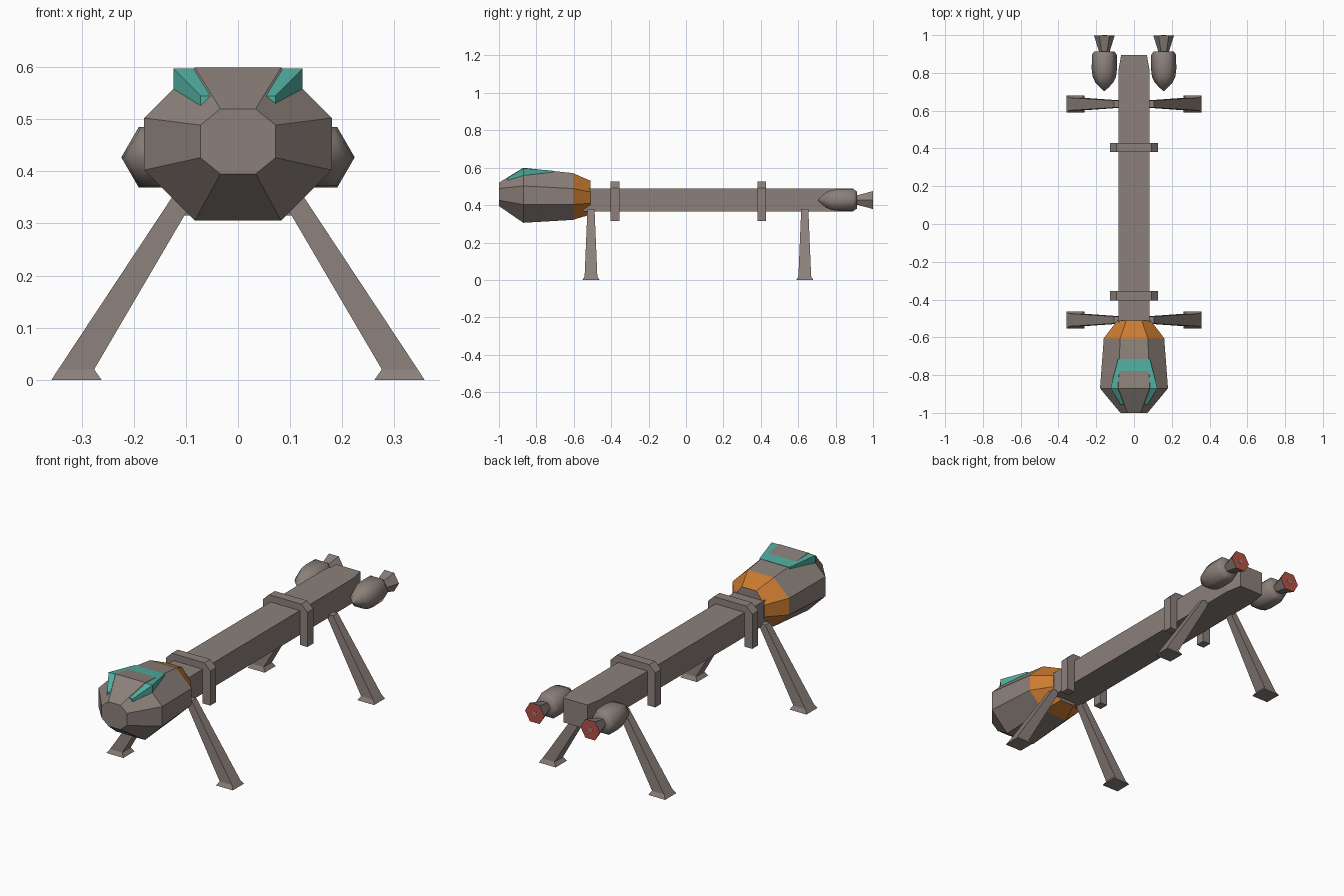
import bpy, bmesh, math

cube = bpy.data.objects.get("Cube")
if cube:
    bpy.data.objects.remove(cube)


def material(name, rgb):
    m = bpy.data.materials.new(name)
    m.use_nodes = True
    m.diffuse_color = (*rgb, 1)
    m.node_tree.nodes["Principled BSDF"].inputs["Base Color"].default_value = (*rgb, 1)
    return m


GREY = material("warm_grey", (0.26, 0.217, 0.195))
ORANGE = material("orange", (0.60, 0.20, 0.03))
TEAL = material("teal", (0.08, 0.42, 0.35))
RED = material("red", (0.45, 0.085, 0.06))


def loft(name, rings, mats=(GREY,), rule=None, smooth=False):
    """Skin a list of equal-length point rings and cap both ends."""
    bm = bmesh.new()
    loops = [[bm.verts.new(p) for p in ring] for ring in rings]
    n = len(loops[0])
    for a, b in zip(loops, loops[1:]):
        for i in range(n):
            j = (i + 1) % n
            bm.faces.new((a[i], a[j], b[j], b[i]))
    bm.faces.new(loops[0])
    bm.faces.new(loops[-1])
    bmesh.ops.recalc_face_normals(bm, faces=bm.faces)
    for f in bm.faces:
        f.smooth = smooth
        if rule:
            f.material_index = rule(f.calc_center_median(), f.normal)
    mesh = bpy.data.meshes.new(name)
    bm.to_mesh(mesh)
    bm.free()
    for m in mats:
        mesh.materials.append(m)
    obj = bpy.data.objects.new(name, mesh)
    bpy.context.collection.objects.link(obj)
    return obj


def octagon(y, w, h, cz, kx=0.46, kz=0.34):
    a, b = w * kx, h * kz
    return [(x, y, cz + z) for x, z in ((w, -b), (w, b), (a, h), (-a, h),
                                        (-w, b), (-w, -b), (-a, -h), (a, -h))]


def hexagon(cx, y, cz, r):
    return [(cx + r * math.cos(i * math.pi / 3), y, cz + r * math.sin(i * math.pi / 3))
            for i in range(6)]


def rect_xz(y, w, z0, z1):
    return [(-w, y, z0), (w, y, z0), (w, y, z1), (-w, y, z1)]


def rect_xy(z, x0, x1, cy, hy):
    return [(x0, cy - hy, z), (x1, cy - hy, z), (x1, cy + hy, z), (x0, cy + hy, z)]


# Faceted head with an orange collar at the rear
loft("head", [octagon(-1.0, 0.072, 0.0625, 0.4575, 0.47, 0.5),
              octagon(-0.87, 0.18, 0.147, 0.4525),
              octagon(-0.605, 0.16, 0.125, 0.446),
              octagon(-0.51, 0.088, 0.09, 0.44)],
     (GREY, ORANGE), lambda c, n: int(-0.605 < c.y < -0.52))

# Window wedge that shows at the upper corners of the head
loft("window", [rect_xz(-0.955, 0.072, 0.50, 0.545),
                rect_xz(-0.87, 0.124, 0.50, 0.597),
                rect_xz(-0.715, 0.085, 0.50, 0.5845)], (TEAL,))

# Long square beam, narrowed at the tail
loft("beam", [rect_xz(-0.55, 0.083, 0.365, 0.49),
              rect_xz(0.81, 0.083, 0.365, 0.49),
              rect_xz(0.895, 0.068, 0.365, 0.49)])

# Chamfered hoops straddling the beam
half = [(0.083, 0.45), (0.083, 0.315), (0.126, 0.315), (0.126, 0.492), (0.092, 0.525)]
arch = half + [(-x, z) for x, z in reversed(half)]
for name, cy in (("front_hoop", -0.38), ("rear_hoop", 0.405)):
    loft(name, [[(x, y, z) for x, z in arch] for y in (cy - 0.024, cy + 0.024)])

for side, s in (("left", 1), ("right", -1)):
    # Splayed legs with flared feet
    for end, cy in (("front", -0.508), ("rear", 0.635)):
        loft(f"{end}_{side}_leg", [rect_xy(0, s * 0.262, s * 0.358, cy, 0.045),
                                   rect_xy(0.02, s * 0.276, s * 0.345, cy, 0.034),
                                   rect_xy(0.38, s * 0.065, s * 0.107, cy, 0.019)])
    # Rounded engine pod
    cx, cz = s * 0.157, 0.427
    profile = [(0.705, 0.003), (0.725, 0.025), (0.75, 0.048), (0.78, 0.062),
               (0.82, 0.067), (0.895, 0.066), (0.913, 0.054)]
    loft(f"{side}_engine_pod", [hexagon(cx, y, cz, r) for y, r in profile], smooth=True)
    # Flared nozzle with a red outlet
    loft(f"{side}_nozzle", [hexagon(cx, 0.905, cz, 0.026), hexagon(cx, 0.999, cz, 0.055)],
         (GREY, RED), lambda c, n: int(n.y > 0.9))
    loft(f"{side}_nozzle_core", [hexagon(cx, 0.99, cz, 0.013), hexagon(cx, 1.0, cz, 0.013)])
